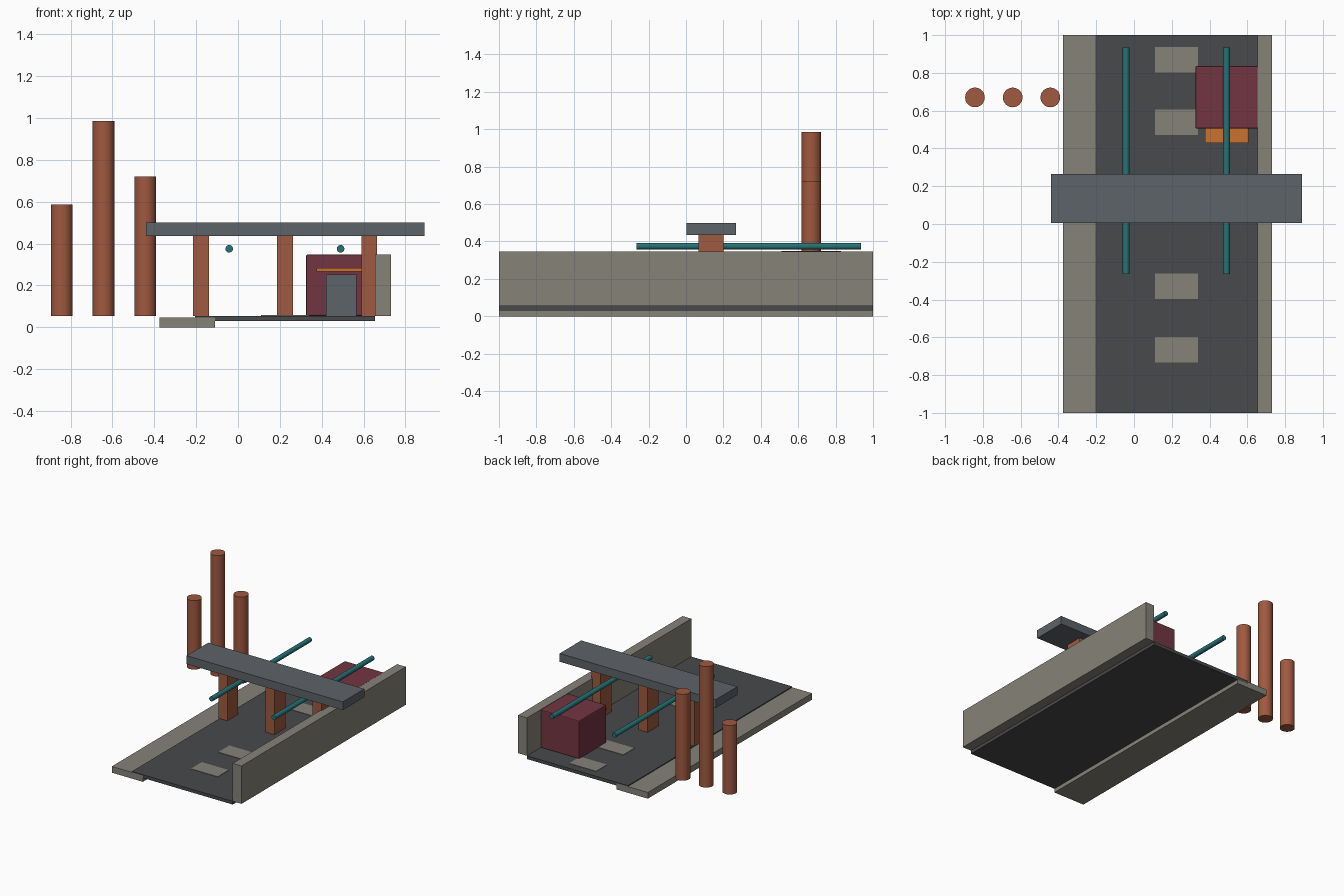
import bpy
from math import pi

if "Cube" in bpy.data.objects:
    bpy.data.objects.remove(bpy.data.objects["Cube"])


def material(name, rgb):
    m = bpy.data.materials.new(name)
    m.diffuse_color = (*rgb, 1)
    m.use_nodes = True
    m.node_tree.nodes["Principled BSDF"].inputs["Base Color"].default_value = m.diffuse_color
    return m


BRICK = material("brick", (0.35, 0.10, 0.05))
MAROON = material("maroon", (0.17, 0.035, 0.055))
TEAL = material("teal", (0.02, 0.17, 0.18))
ORANGE = material("orange", (0.60, 0.17, 0.03))
ASPHALT = material("asphalt", (0.065, 0.067, 0.07))
STEEL = material("steel", (0.11, 0.125, 0.14))
CONCRETE = material("concrete", (0.24, 0.225, 0.19))


def box(name, x, y, z, mat, bevel=0):
    """Box from (min, max) ranges on each axis."""
    bpy.ops.mesh.primitive_cube_add(
        size=1, location=[(a + b) / 2 for a, b in (x, y, z)])
    ob = bpy.context.object
    ob.name = name
    ob.scale = [b - a for a, b in (x, y, z)]
    bpy.ops.object.transform_apply(location=False, rotation=False, scale=True)
    ob.data.materials.append(mat)
    if bevel:
        mod = ob.modifiers.new("soft_edges", 'BEVEL')
        mod.width = bevel
        mod.segments = 2
    return ob


def cylinder(name, location, radius, length, mat, rotation=(0, 0, 0)):
    bpy.ops.mesh.primitive_cylinder_add(
        vertices=32, radius=radius, depth=length,
        location=location, rotation=rotation)
    ob = bpy.context.object
    ob.name = name
    ob.data.materials.append(mat)
    bpy.ops.object.shade_smooth_by_angle()
    return ob


# Street: pavement, road surface, side wall
box("pavement", (-0.375, -0.11), (-1, 1), (0, 0.048), CONCRETE)
box("road", (-0.205, 0.655), (-1, 1), (0.03, 0.055), ASPHALT)
box("side_wall", (0.655, 0.73), (-1, 1), (0.055, 0.347), CONCRETE)

# Lane markings
for i, y in enumerate((-0.665, -0.33, 0.538, 0.87)):
    box(f"lane_marking_{i + 1}", (0.11, 0.34), (y - 0.067, y + 0.067),
        (0.053, 0.058), CONCRETE)

# Overpass deck and its pillars
box("overpass_deck", (-0.44, 0.89), (0.004, 0.266), (0.436, 0.50), STEEL)
for i, x in enumerate((-0.176, 0.225, 0.627)):
    box(f"overpass_pillar_{i + 1}", (x - 0.038, x + 0.038),
        (0.068, 0.2), (0.055, 0.437), BRICK)

# Pipes running under the deck
for i, x in enumerate((-0.042, 0.49)):
    cylinder(f"pipe_{i + 1}", (x, 0.335, 0.375), 0.018, 1.2, TEAL,
             (pi / 2, 0, 0))

# Kiosk with door and awning
box("kiosk", (0.325, 0.655), (0.505, 0.836), (0.055, 0.348), MAROON, 0.007)
box("kiosk_door", (0.42, 0.565), (0.49, 0.515), (0.055, 0.252), STEEL)
box("kiosk_awning", (0.375, 0.605), (0.43, 0.51), (0.267, 0.284), ORANGE)

# Row of chimneys
for i, (x, top) in enumerate(((-0.842, 0.586), (-0.642, 0.986), (-0.443, 0.72))):
    cylinder(f"chimney_{i + 1}", (x, 0.67, (top + 0.055) / 2), 0.052,
             top - 0.055, BRICK)
